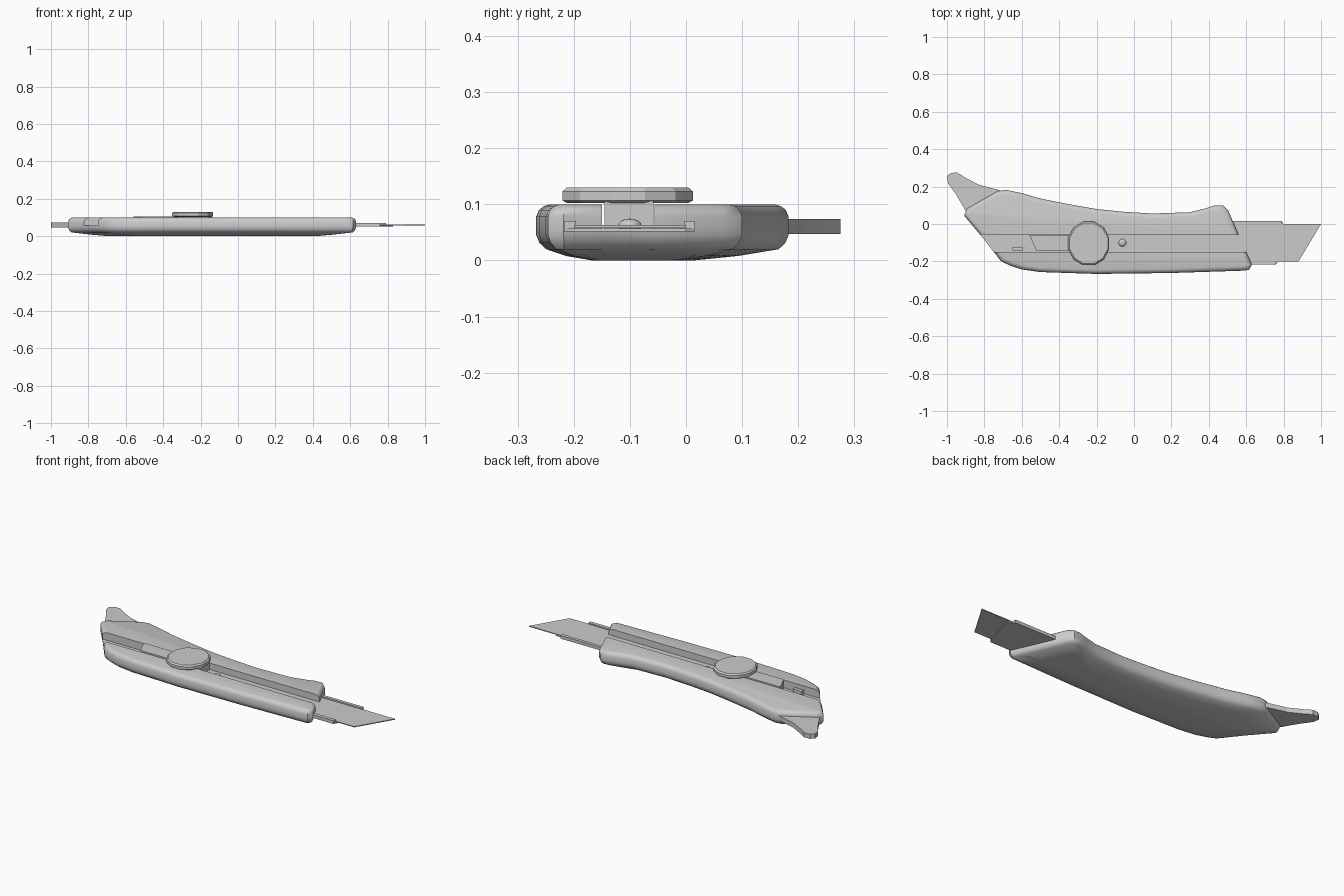
import bpy, bmesh, math
from mathutils import Vector

if "Cube" in bpy.data.objects:
    bpy.data.objects.remove(bpy.data.objects["Cube"])


def finish(name, bm, smooth=True):
    bmesh.ops.recalc_face_normals(bm, faces=bm.faces)
    me = bpy.data.meshes.new(name)
    bm.to_mesh(me)
    bm.free()
    ob = bpy.data.objects.new(name, me)
    bpy.context.collection.objects.link(ob)
    if smooth:
        bpy.ops.object.select_all(action='DESELECT')
        ob.select_set(True)
        bpy.context.view_layer.objects.active = ob
        bpy.ops.object.shade_smooth_by_angle(angle=math.radians(38))
    return ob


def loft(rings):
    """Stack closed rings of equal length and cap both ends."""
    bm = bmesh.new()
    vs = [[bm.verts.new(p) for p in r] for r in rings]
    n = len(vs[0])
    for a, b in zip(vs, vs[1:]):
        for i in range(n):
            bm.faces.new((a[i], a[(i + 1) % n], b[(i + 1) % n], b[i]))
    bm.faces.new(vs[0][::-1])
    bm.faces.new(vs[-1])
    return bm


def plate(name, pts, z0, z1):
    return finish(name, loft([[(x, y, z) for x, y in pts] for z in (z0, z1)]), False)


def box(name, x0, x1, y0, y1, z0, z1):
    return plate(name, [(x0, y0), (x1, y0), (x1, y1), (x0, y1)], z0, z1)


def inset(pts, d):
    """Move a clockwise outline inwards by d."""
    out, n = [], len(pts)
    for i, p in enumerate(pts):
        p = Vector(p)
        e1 = (p - Vector(pts[i - 1])).normalized()
        e2 = (Vector(pts[(i + 1) % n]) - p).normalized()
        m = (Vector((e1.y, -e1.x)) + Vector((e2.y, -e2.x))).normalized()
        out.append(p + m * d)
    return out


# handle outline, clockwise seen from above
outline = [(-.908, .045), (-.893, .082), (-.73, .175), (-.685, .183), (-.6, .165),
           (-.5, .136), (-.35, .106), (-.2, .08), (-.05, .065), (.1, .056),
           (.3, .063), (.38, .083), (.43, .099), (.475, .1), (.505, .07),
           (.56, -.06), (.6, -.15), (.631, -.218), (.614, -.246), (.57, -.25),
           (.2, -.262), (-.2, -.267), (-.5, -.257), (-.6, -.243), (-.66, -.223),
           (-.71, -.2), (-.8, -.085)]
rings = []
for z, d in ((.1, .025), (.097, .014), (.09, .005), (.078, 0), (.045, 0), (.031, .006), (.02, .018)):
    rings.append([(p.x, p.y, z) for p in inset(outline, d)])
for z, sx, sy in ((.008, .84, .68), (0, .72, .4)):
    rings.append([(-.14 + (x + .14) * sx, -.1 + (y + .1) * sy, z) for x, y in outline])
bm = loft(rings)

# slide channel: split on three planes, drop the strip, add walls and floor
Y0, Y1, ZF = -.15, -.056, .056
for co, no in (((0, Y0, 0), (0, 1, 0)), ((0, Y1, 0), (0, 1, 0)), ((0, 0, ZF), (0, 0, 1))):
    bmesh.ops.bisect_plane(bm, geom=bm.verts[:] + bm.edges[:] + bm.faces[:],
                           plane_co=co, plane_no=no)


def in_channel(f):
    c = sum((v.co for v in f.verts), Vector()) / len(f.verts)
    return Y0 < c.y < Y1 and c.z > ZF


bmesh.ops.delete(bm, geom=[f for f in bm.faces if in_channel(f)], context='FACES')
rim = {v for e in bm.edges if e.is_boundary for v in e.verts}
for axis, value, other in ((1, Y0, 2), (1, Y1, 2), (2, ZF, 1)):
    side = [v for v in rim if abs(v.co[axis] - value) < 1e-4]
    mid = sum((v.co for v in side), Vector()) / len(side)
    mid.x = -.1
    side.sort(key=lambda v: math.atan2(v.co[other] - mid[other], v.co.x - mid.x))
    bm.faces.new(side)
finish('handle', bm)

# flat pry tail
tail = [(-.9, .07), (-.95, .155), (-.995, .22), (-1, .255), (-.98, .273), (-.945, .275),
        (-.9, .247), (-.83, .21), (-.72, .181), (-.66, .12), (-.72, .02)]
plate('pry_tail', tail, .047, .074)

# blade and its folded metal carrier
plate('blade', [(-.5, 0), (1, 0), (.88, -.2), (-.5, -.2)], .058, .063)
plate('carrier_base', [(-.5, .015), (.79, .015), (.8, 0), (.83, 0), (.77, -.2),
                       (.76, -.215), (-.5, -.215)], .052, .057)
box('carrier_lip_back', .3, .79, -.004, .015, .052, .07)
box('carrier_lip_front', .3, .76, -.217, -.196, .052, .07)

# slider block, detent bump and end catch
plate('slider', [(-.56, -.058), (-.14, -.058), (-.14, -.145), (-.52, -.145)], .05, .106)
box('end_catch', -.65, -.595, -.143, -.122, .05, .08)
bm = bmesh.new()
bmesh.ops.create_uvsphere(bm, u_segments=12, v_segments=8, radius=.021)
for v in bm.verts:
    v.co = (v.co.x - .062, v.co.y - .1, v.co.z * .6 + .062)
finish('detent_bump', bm)


# twelve-sided locking knob
def knob_ring(r, z):
    a = [math.radians(15 + 30 * i) for i in range(12)]
    return [(-.242 + r * .97 * math.cos(t), -.104 + r * 1.03 * math.sin(t), z) for t in a]


finish('knob', loft([knob_ring(r, z) for r, z in
                     ((.108, .102), (.117, .107), (.117, .123), (.109, .13))]), False)
